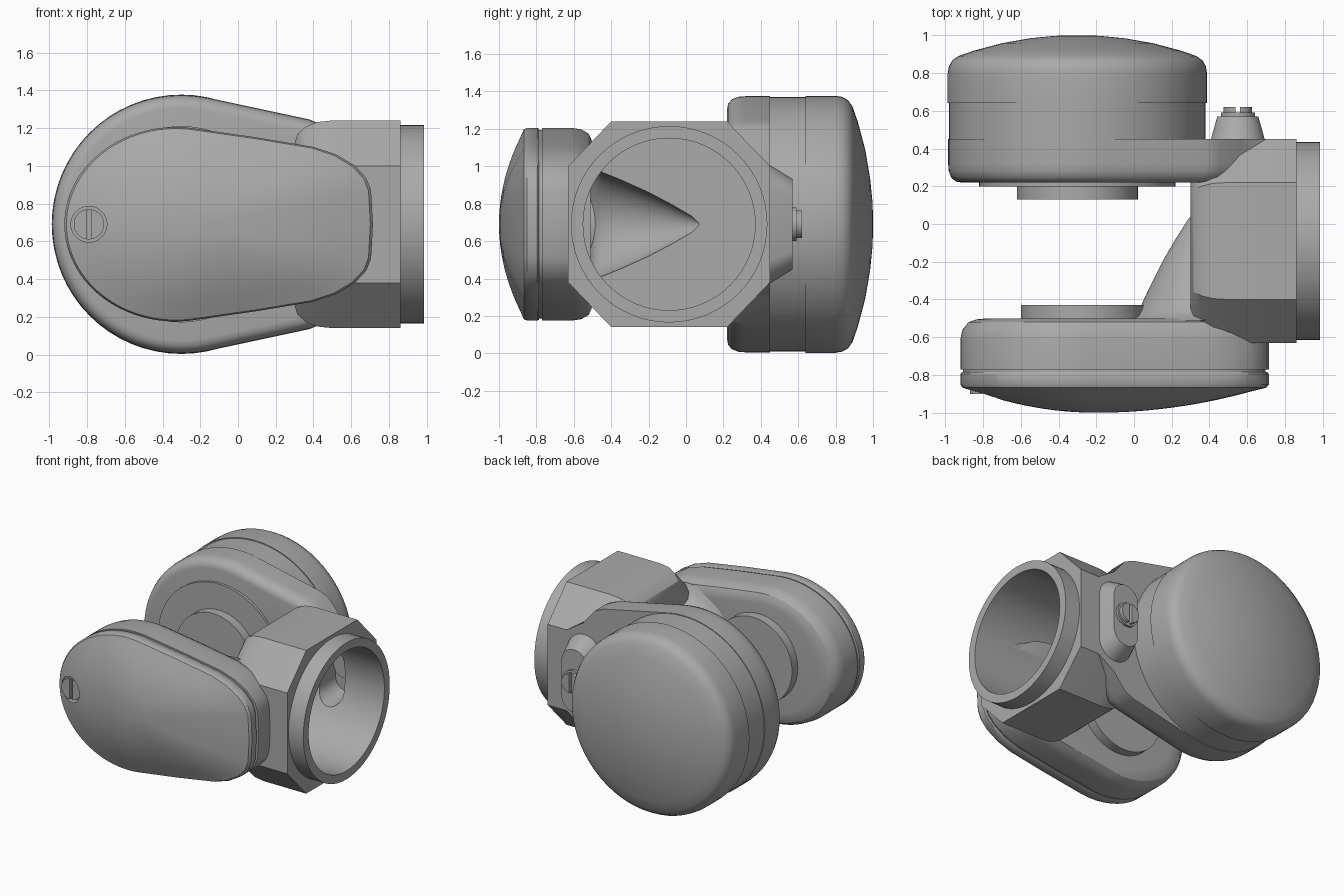
import bpy, bmesh
from math import sin, cos, pi, radians
from mathutils import Vector

old = bpy.data.objects.get("Cube")
if old:
    bpy.data.objects.remove(old)

grey = bpy.data.materials.new("housing grey")
grey.use_nodes = True
grey.diffuse_color = (0.4, 0.4, 0.4, 1)
grey.node_tree.nodes["Principled BSDF"].inputs["Base Color"].default_value = (0.4, 0.4, 0.4, 1)

MID = 0.69       # height of the main axis
BORE_Y = -0.09   # centre of the bore


def loft(name, rings):
    """Skin a stack of equal rings and cap both ends."""
    bm = bmesh.new()
    loops = [[bm.verts.new(p) for p in ring] for ring in rings]
    n = len(loops[0])
    for a, b in zip(loops, loops[1:]):
        for i in range(n):
            bm.faces.new((a[i], a[(i + 1) % n], b[(i + 1) % n], b[i]))
    bm.faces.new(loops[0])
    bm.faces.new(loops[-1])
    bmesh.ops.recalc_face_normals(bm, faces=bm.faces)
    me = bpy.data.meshes.new(name)
    bm.to_mesh(me)
    bm.free()
    me.materials.append(grey)
    ob = bpy.data.objects.new(name, me)
    bpy.context.collection.objects.link(ob)
    return ob


def along_y(name, outline, steps, cx):
    """Loft an (x, height) outline along y; steps are (scale, y)."""
    return loft(name, [[(cx + (x - cx) * s, y, MID + h * s) for x, h in outline]
                       for s, y in steps])


def along_x(name, outline, steps):
    """Loft a (y, height) outline round the bore axis; steps are (scale, x)."""
    return loft(name, [[(x, BORE_Y + u * s, MID + v * s) for u, v in outline]
                       for s, x in steps])


def circle(r, cx=0, n=64):
    return [(cx + r * cos(2 * pi * i / n), r * sin(2 * pi * i / n)) for i in range(n)]


def disc(name, r, cx, y0, y1):
    return along_y(name, circle(r, cx), [(1, y0), (1, y1)], cx)


def mirrored(upper):
    return upper + [(x, -h) for x, h in reversed(upper) if h > 0.001]


def left_arc(cx, a, b, stop, n=28):
    angles = [pi - (pi - radians(stop)) * i / n for i in range(n + 1)]
    return [(cx + a * cos(t), max(0, b * sin(t))) for t in angles]


def cut(ob, cutters):
    for c in cutters:
        mod = ob.modifiers.new("cut", "BOOLEAN")
        mod.operation = "DIFFERENCE"
        mod.solver = "EXACT"
        mod.object = c
    deps = bpy.context.evaluated_depsgraph_get()
    me = bpy.data.meshes.new_from_object(ob.evaluated_get(deps))
    ob.modifiers.clear()
    ob.data = me


# Outlines
AX = -0.3
back_outline = mirrored(left_arc(AX, 0.685, 0.685, 78) +
                        [(0.38, 0.555), (0.46, 0.52), (0.56, 0.4), (0.7, 0.31)])
cover_outline = mirrored(left_arc(-0.33, 0.59, 0.515, 82) +
                         [(0.1, 0.46), (0.4, 0.41), (0.52, 0.37), (0.62, 0.31),
                          (0.68, 0.245), (0.705, 0.18), (0.715, 0)])
octagon = [(0.54, 0.31), (0.31, 0.55), (-0.31, 0.55), (-0.54, 0.31),
           (-0.54, -0.31), (-0.31, -0.55), (0.31, -0.55), (0.54, -0.31)]
stadium = [(0.55 + 0.14 * cos(t), 0.31 * sin(t) / abs(sin(t)) * 0.55 + 0.14 * sin(t))
           for t in [pi * (i + 0.5) / 16 for i in range(32)]]

# Yoke: socket body, two arms and the web that braces the front arm
body = along_x("socket_body", octagon, [(0.78, 0.3), (0.87, 0.315), (0.94, 0.36),
                                        (0.985, 0.42), (1, 0.5), (1, 0.86)])
collar = along_x("socket_collar", circle(0.525), [(1, 0.8), (1, 0.985)])
back_arm = along_y("back_arm", back_outline, [(0.9, 0.22), (0.94, 0.225), (0.975, 0.245),
                                              (0.995, 0.28), (1, 0.32), (1, 0.45)], AX)
front_arm = along_y("front_arm", cover_outline,
                    [(0.8, -0.5), (0.88, -0.505), (0.94, -0.52), (0.985, -0.56),
                     (1, -0.61), (1, -0.77)], -0.2)
web_steps = [(0.4, -0.51), (0.345, -0.485), (0.31, -0.45), (0.265, -0.35), (0.19, -0.2),
             (0.12, -0.08), (0.05, 0.03), (0.01, 0.07)]
web = along_y("arm_web", circle(1, 0.34), web_steps, 0.34)
mount = along_y("screw_mount", stadium, [(1.04, 0.43), (1, 0.46), (0.78, 0.57)], 0.55)

# Hollow out the socket
bore = along_x("bore_cutter", circle(0.46), [(1, 0.36), (1, 1.1)])
web_hollow = along_y("web_cutter", circle(1, 0.37), [(s * 0.9, y) for s, y in web_steps], 0.37)
recess = along_y("recess_cutter", stadium, [(0.8, 0.2), (0.65, 0.53)], 0.55)
for ob in (body, collar, back_arm, front_arm, web):
    cut(ob, [bore, web_hollow])
for ob in (body, back_arm, mount):
    cut(ob, [recess])

# Arm bosses facing each other
disc("back_bearing_plate", 0.52, AX, 0.2, 0.25)
disc("back_boss", 0.32, AX, 0.13, 0.25)
front_boss = disc("front_boss", 0.33, -0.27, -0.43, -0.52)

# Motor drum and domed cap on the back
disc("motor_drum", 0.68, AX, 0.4, 0.645)
along_y("motor_cap", circle(1, AX),
        [(0.687, 0.64), (0.687, 0.8), (0.681, 0.835), (0.663, 0.867), (0.63, 0.89),
         (0.55, 0.918), (0.4, 0.958), (0.25, 0.984), (0.12, 0.997), (0.03, 1)], AX)

# Domed front cover over a thin seam
along_y("cover_seam", cover_outline, [(0.98, -0.76), (0.98, -0.81)], -0.2)
dome = [(s / 10, -0.86 - 0.14 * (1 - (s / 10) ** 2)) for s in range(9, 0, -1)]
cover = along_y("front_cover", cover_outline,
                [(0.99, -0.785), (1, -0.795), (1, -0.85), (0.985, -0.867)] + dome, -0.2)
hole = disc("screw_hole_cutter", 0.095, -0.79, -1.1, -0.86)
cut(cover, [hole])


def slotted_screw(name, cx, r, y0, y1):
    """Round head with a vertical slot at the y1 end."""
    head = disc(name, r, cx, y0, y1)
    d = 0.03 if y1 > y0 else -0.03
    slot = along_y("slot_cutter", [(cx - 0.012, -0.2), (cx + 0.012, -0.2),
                                   (cx + 0.012, 0.2), (cx - 0.012, 0.2)],
                   [(1, y1 - d), (1, y1 + d)], cx)
    cut(head, [slot])
    return slot


slots = [slotted_screw("cover_screw", -0.79, 0.08, -0.84, -0.9),
         slotted_screw("mount_screw", 0.55, 0.075, 0.5, 0.62)]
disc("mount_screw_collar", 0.09, 0.55, 0.5, 0.59)

# Remove the cutters and smooth the curved faces
for c in [bore, web_hollow, recess, hole] + slots:
    bpy.data.objects.remove(c)
for ob in bpy.context.collection.objects:
    if ob.type == "MESH":
        ob.data.shade_smooth()
        ob.data.set_sharp_from_angle(angle=radians(32))
